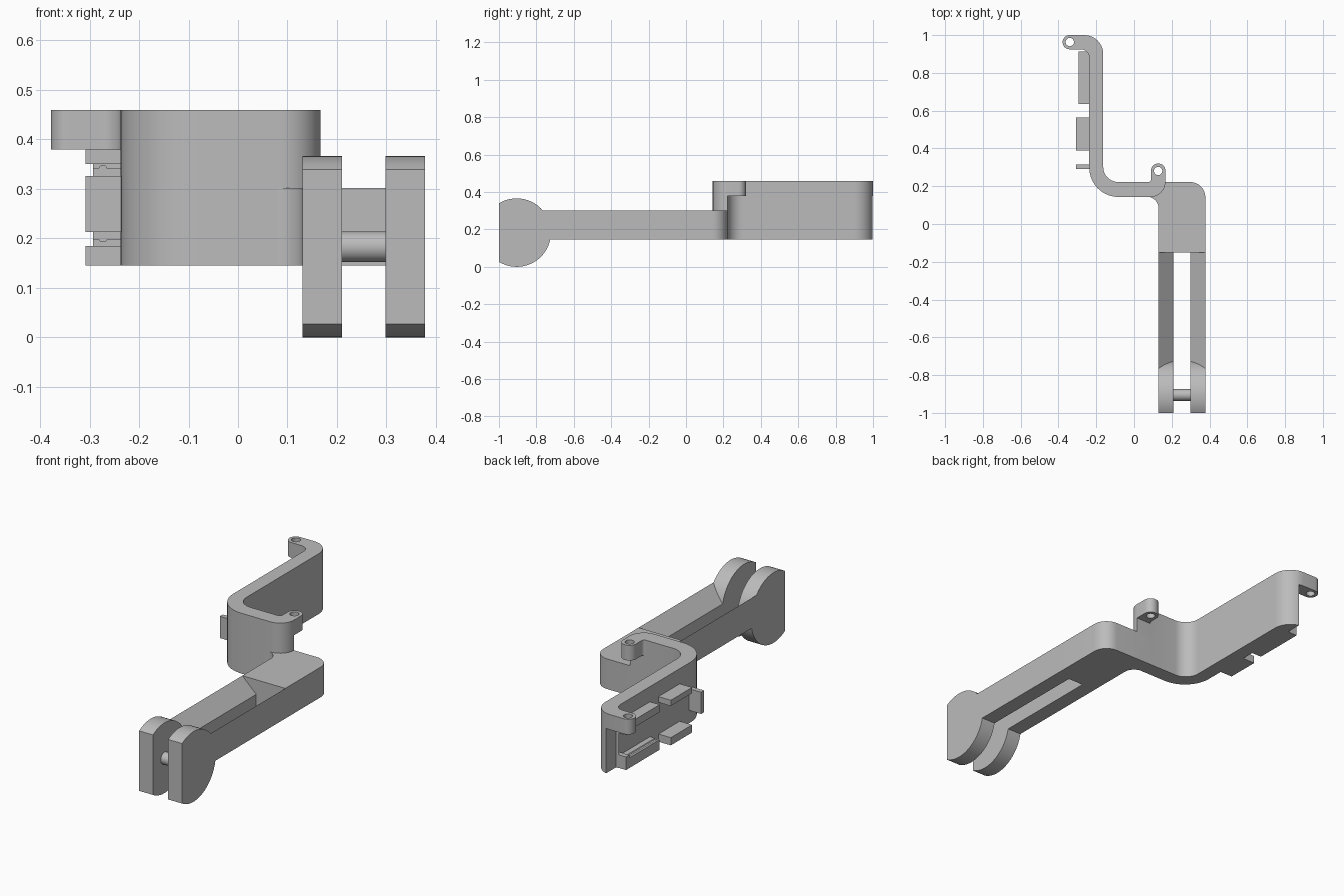
import bpy, bmesh, math
from mathutils import Vector

cube = bpy.data.objects.get("Cube")
if cube:
    bpy.data.objects.remove(cube, do_unlink=True)

GREY = (0.5, 0.5, 0.5, 1)
mat = bpy.data.materials.new("matte grey")
mat.use_nodes = True
mat.diffuse_color = GREY
mat.node_tree.nodes["Principled BSDF"].inputs["Base Color"].default_value = GREY


def rounded(corners, steps=10):
    """Outline from (u, v, radius) corners with tangent arcs."""
    out = []
    for i, (u, v, r) in enumerate(corners):
        p = Vector((u, v))
        if r == 0:
            out.append(p)
            continue
        a = (Vector(corners[i - 1][:2]) - p).normalized()
        b = (Vector(corners[(i + 1) % len(corners)][:2]) - p).normalized()
        half = a.angle(b) / 2
        centre = p + (a + b).normalized() * (r / math.sin(half))
        start = p + a * (r / math.tan(half)) - centre
        end = p + b * (r / math.tan(half)) - centre
        sweep = start.angle_signed(end)
        for k in range(steps + 1):
            t = -sweep * k / steps
            out.append(centre + Vector((start.x * math.cos(t) - start.y * math.sin(t),
                                        start.x * math.sin(t) + start.y * math.cos(t))))
    return out


def circle(u, v, r, n=32):
    return [(u + r * math.cos(math.tau * k / n), v + r * math.sin(math.tau * k / n)) for k in range(n)]


def prism(name, outline, axis, lo, hi):
    """Extrude a 2D outline along x, y or z."""
    place = {"x": lambda u, v, w: (w, u, v),
             "y": lambda u, v, w: (u, w, v),
             "z": lambda u, v, w: (u, v, w)}[axis]
    bm = bmesh.new()
    face = bm.faces.new([bm.verts.new(place(p[0], p[1], lo)) for p in outline])
    ext = bmesh.ops.extrude_face_region(bm, geom=[face])
    verts = [g for g in ext["geom"] if isinstance(g, bmesh.types.BMVert)]
    bmesh.ops.translate(bm, verts=verts, vec=place(0, 0, hi - lo))
    bmesh.ops.recalc_face_normals(bm, faces=bm.faces)
    mesh = bpy.data.meshes.new(name)
    bm.to_mesh(mesh)
    bm.free()
    mesh.materials.append(mat)
    ob = bpy.data.objects.new(name, mesh)
    bpy.context.collection.objects.link(ob)
    return ob


def box(name, x0, x1, y0, y1, z0, z1):
    return prism(name, [(x0, y0), (x1, y0), (x1, y1), (x0, y1)], "z", z0, z1)


def activate(ob):
    bpy.ops.object.select_all(action="DESELECT")
    ob.select_set(True)
    bpy.context.view_layer.objects.active = ob


def cut(ob, cutter):
    cutter.hide_render = True
    mod = ob.modifiers.new("cut", "BOOLEAN")
    mod.operation, mod.solver, mod.object = "DIFFERENCE", "EXACT", cutter
    activate(ob)
    bpy.ops.object.modifier_apply(modifier=mod.name)
    bpy.data.objects.remove(cutter, do_unlink=True)


BASE, ARM_TOP, EAR, TOP = 0.145, 0.302, 0.38, 0.459
parts = []

# Bent wall with a screw ear at each end
wall = prism("bent_wall", rounded([
    (0.167, 0.32, 0.038), (0.09, 0.32, 0.038), (0.09, 0.222, 0.015),
    (-0.163, 0.222, 0.08), (-0.163, 1.0, 0.1), (-0.378, 1.0, 0.037),
    (-0.378, 0.925, 0.037), (-0.237, 0.925, 0.045),
    (-0.237, 0.143, 0.155), (0.167, 0.143, 0.08)]), "z", BASE, TOP)
cut(wall, box("far_ear_cutter", -0.5, -0.237, 0.915, 1.1, 0, EAR))
cut(wall, box("near_ear_cutter", 0.03, 0.3, 0.222, 0.5, 0, EAR))
for x, y in ((0.128, 0.281), (-0.34, 0.963)):
    cut(wall, prism("hole_cutter", circle(x, y, 0.022), "z", 0.3, 0.6))
parts.append(wall)

# Arm block with rounded outer corner and inner fillet
parts.append(prism("arm_block", rounded([
    (0.13, -0.15, 0), (0.378, -0.15, 0), (0.378, 0.222, 0.08),
    (0.06, 0.222, 0), (0.06, 0.144, 0), (0.13, 0.144, 0.06)]), "z", BASE, ARM_TOP))

# Two prongs with inward-sloping tops, each ending in a flat-cut disc
CY, CZ, R = -0.905, 0.183, 0.183
flat = math.acos((1 + CY) / R)
disc = []
for k in range(49):
    t = math.pi + flat + (math.tau - 2 * flat) * k / 48
    disc.append((CY + R * math.cos(t), CZ + R * math.sin(t)))
for side, outer, inner in (("right", 0.13, 0.21), ("left", 0.378, 0.298)):
    parts.append(prism(side + "_prong", [(outer, BASE), (inner, BASE), (inner, 0.226),
                                         (outer, ARM_TOP)], "y", -0.8, -0.15))
    parts.append(prism(side + "_disc", disc, "x", min(outer, inner), max(outer, inner)))

# Cross pin between the discs
parts.append(prism("cross_pin", circle(CY, CZ, 0.031), "x", 0.2, 0.308))

# Holding tabs and grooved rails on the outer side of the wall
IN, SHORT, LONG = -0.23, -0.293, -0.308
parts.append(box("front_clip", LONG, IN, 0.29, 0.315, 0.213, 0.326))
for side, edge, tab, rail, stop, groove in (
        ("lower", BASE, 0.185, 0.198, 0.213, -0.004),
        ("upper", EAR, 0.35, 0.341, 0.326, 0.005)):
    z0, z1 = sorted((edge, tab))
    parts.append(box(side + "_tab", LONG, IN, 0.39, 0.565, z0, z1))
    g = rail + groove
    parts.append(prism(side + "_rail", [
        (IN, edge), (SHORT, edge), (SHORT, rail), (-0.281, rail), (-0.278, g),
        (-0.268, g), (-0.265, rail), (IN, rail)], "y", 0.635, 0.885))
    z0, z1 = sorted((edge, stop))
    parts.append(box(side + "_rail_stop", SHORT, IN, 0.885, 0.912, z0, z1))

for ob in parts:
    activate(ob)
    bpy.ops.object.shade_smooth_by_angle(angle=math.radians(30))
